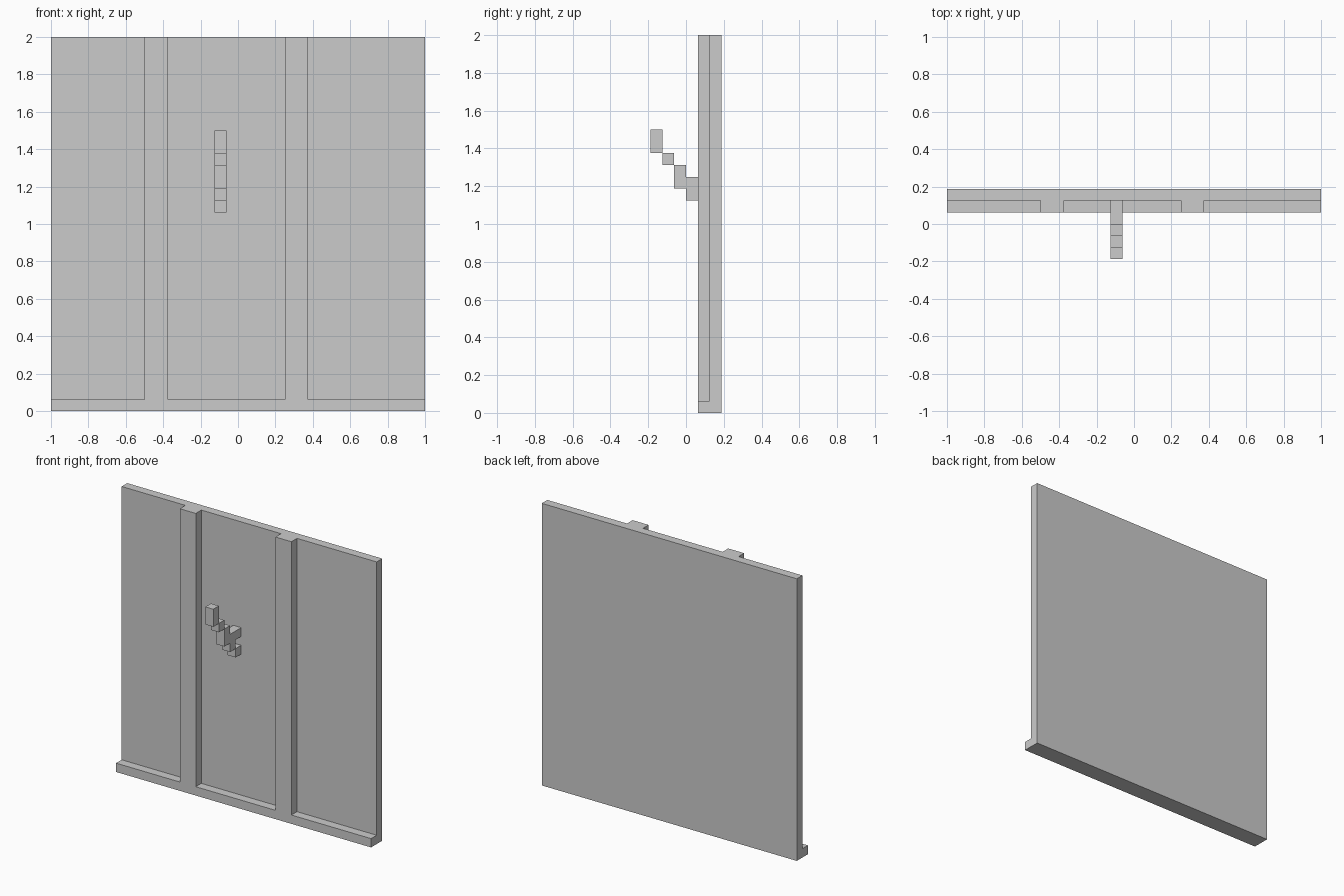
import bpy, bmesh
from mathutils import Vector

if "Cube" in bpy.data.objects:
    bpy.data.objects.remove(bpy.data.objects["Cube"])

U = 1 / 16  # everything sits on a 1/16 grid; coordinates below are in grid steps


def prism(name, profile, axis, start, end):
    """Extrude a closed profile along y (profile in x,z) or x (profile in y,z)."""
    def place(a, b, t):
        return Vector((a, t, b) if axis == 'Y' else (t, a, b)) * U
    bm = bmesh.new()
    face = bm.faces.new([bm.verts.new(place(a, b, start)) for a, b in profile])
    ext = bmesh.ops.extrude_face_region(bm, geom=[face], use_keep_orig=True)
    verts = [v for v in ext['geom'] if isinstance(v, bmesh.types.BMVert)]
    bmesh.ops.translate(bm, verts=verts, vec=place(0, 0, end - start))
    bmesh.ops.recalc_face_normals(bm, faces=bm.faces)
    mesh = bpy.data.meshes.new(name)
    bm.to_mesh(mesh)
    bm.free()
    obj = bpy.data.objects.new(name, mesh)
    bpy.context.collection.objects.link(obj)
    return obj


def rect(a0, a1, b0, b1):
    return [(a0, b0), (a1, b0), (a1, b1), (a0, b1)]


# Back panel
prism("panel", rect(-16, 16, 0, 32), 'Y', 2, 3)

# Bottom rail with two upright battens, one continuous frame
outline = [(-16, 0), (16, 0), (16, 1)]
for left, right in ((4, 6), (-8, -6)):
    outline += [(right, 1), (right, 32), (left, 32), (left, 1)]
outline.append((-16, 1))
prism("rail_and_battens", outline, 'Y', 1, 2)

# Stepped peg leaning out from the panel
prism("peg_tip", rect(-3, -2, 22, 24), 'X', -2, -1)
prism("peg_link", rect(-2, -1, 21, 22), 'X', -2, -1)
prism("peg_arm", [(-1, 19), (0, 19), (0, 18), (1, 18), (1, 19), (2, 19),
                  (2, 20), (0, 20), (0, 21), (-1, 21)], 'X', -2, -1)
prism("peg_foot", rect(1, 2, 17, 18), 'X', -2, -1)
